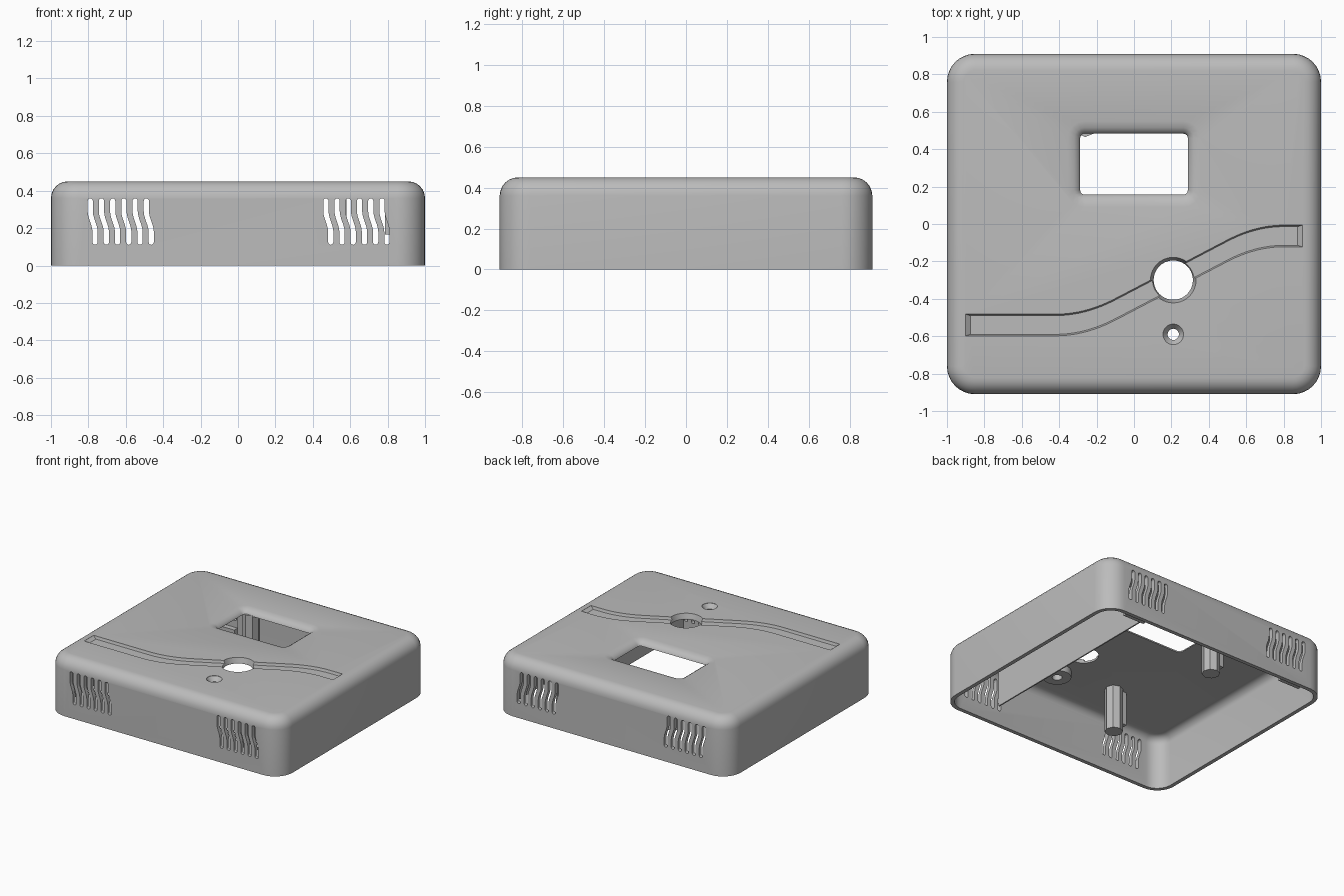
import bpy, bmesh, math

if "Cube" in bpy.data.objects:
    bpy.data.objects.remove(bpy.data.objects["Cube"])

grey = bpy.data.materials.new("light_grey_plastic")
grey.use_nodes = True
grey.diffuse_color = (0.5, 0.5, 0.5, 1)
grey.node_tree.nodes["Principled BSDF"].inputs["Base Color"].default_value = (0.5, 0.5, 0.5, 1)


def add_loft(bm, rings, closed=False):
    """Skin a list of equal point rings, capped or joined end to start."""
    loops = [[bm.verts.new(p) for p in ring] for ring in rings]
    pairs = list(zip(loops, loops[1:]))
    if closed:
        pairs.append((loops[-1], loops[0]))
    else:
        bm.faces.new(loops[0][::-1])
        bm.faces.new(loops[-1])
    n = len(loops[0])
    for a, b in pairs:
        for i in range(n):
            j = (i + 1) % n
            bm.faces.new((a[i], a[j], b[j], b[i]))


def make(name, *lofts, closed=False):
    bm = bmesh.new()
    for rings in lofts:
        add_loft(bm, rings, closed)
    bmesh.ops.recalc_face_normals(bm, faces=bm.faces)
    mesh = bpy.data.meshes.new(name)
    bm.to_mesh(mesh)
    bm.free()
    mesh.materials.append(grey)
    obj = bpy.data.objects.new(name, mesh)
    bpy.context.collection.objects.link(obj)
    return obj


def rounded_rect(hx, hy, r, z, cx=0, cy=0, seg=8):
    pts = []
    for k, (sx, sy) in enumerate([(1, 1), (-1, 1), (-1, -1), (1, -1)]):
        for i in range(seg + 1):
            a = math.pi / 2 * (k + i / seg)
            pts.append((cx + sx * (hx - r) + r * math.cos(a),
                        cy + sy * (hy - r) + r * math.sin(a), z))
    return pts


def circle(cx, cy, r, z, n=40):
    return [(cx + r * math.cos(2 * math.pi * i / n),
             cy + r * math.sin(2 * math.pi * i / n), z) for i in range(n)]


def box(name, x0, x1, y0, y1, z0, z1):
    return make(name, [[(x0, y0, z), (x1, y0, z), (x1, y1, z), (x0, y1, z)] for z in (z0, z1)])


def smooth(obj, degrees=35):
    bpy.ops.object.select_all(action="DESELECT")
    obj.select_set(True)
    bpy.context.view_layer.objects.active = obj
    bpy.ops.object.shade_smooth_by_angle(angle=math.radians(degrees))


# Hollow shell: one wall profile of (inset, height) swept round the outline
def arc(cx, cz, r, seg=6):
    return [(cx - r * math.cos(a), cz + r * math.sin(a))
            for a in (math.pi / 2 * i / seg for i in range(seg + 1))]


outside = [(0, 0)] + arc(0.09, 0.36, 0.09)
inside = [(0.03, 0)] + arc(0.09, 0.35, 0.06)


def shell_ring(inset, z):
    return rounded_rect(1 - inset, 0.91 - inset, 0.15 - inset, z)


shell = make("case_shell", [shell_ring(*p) for p in inside[::-1] + outside])


# Wavy vents, cut through the front and back walls together
def vent(x0):
    centre = []
    for i in range(13):
        t = i / 12
        s = min(1, max(0, (t - 0.25) / 0.5))
        centre.append((x0 + 0.026 * (1 - s * s * (3 - 2 * s)), 0.125 + 0.22 * t))
    w = 0.014
    cap = [math.pi * i / 6 for i in range(1, 6)]
    (bx, bz), (tx, tz) = centre[0], centre[-1]
    outline = [(x + w, z) for x, z in centre]
    outline += [(tx + w * math.cos(a), tz + w * math.sin(a)) for a in cap]
    outline += [(x - w, z) for x, z in reversed(centre)]
    outline += [(bx - w * math.cos(a), bz - w * math.sin(a)) for a in cap]
    return [[(x, y, z) for x, z in outline] for y in (-1.1, 1.1)]


vents = make("vent_cutter", *[vent(start + 0.06 * i) for start in (-0.79, 0.47) for i in range(6)])

# Display window with a flared, rounded lip
flare = [(0.07, 0.5), (0.07, 0.45), (0.035, 0.443), (0.015, 0.43), (0.004, 0.415), (0, 0.4), (0, 0.3)]
window = make("window_cutter", [rounded_rect(0.285 + d, 0.16 + d, 0.02 + d, z, 0, 0.32, 4)
                                for d, z in flare])


# Shallow S-shaped groove across the top
def groove_y(x):
    def ramp(a, b):
        t = min(max(x, a), b) - a
        return t * t / (2 * (b - a)) + max(0, x - b)
    return -0.54 + 0.523 * (ramp(-0.42, -0.1) - ramp(0.5, 0.8))


def groove_ring(half, end, z):
    xs = [-end + 2 * end * i / 60 for i in range(61)]
    return ([(x, groove_y(x) - half, z) for x in xs]
            + [(x, groove_y(x) + half, z) for x in reversed(xs)])


groove = make("groove_cutter", [groove_ring(0.058, 0.9, 0.5), groove_ring(0.058, 0.9, 0.449),
                                groove_ring(0.05, 0.875, 0.43)])


# Chamfered button hole and small countersunk hole
def hole(name, x, y, wide, narrow, z):
    return make(name, [circle(x, y, r, h) for r, h in
                       ((wide, 0.5), (wide, 0.448), (narrow, z), (narrow, 0.3))])


button = hole("button_cutter", 0.21, -0.3, 0.122, 0.105, 0.42)
pin = hole("pin_cutter", 0.21, -0.59, 0.055, 0.03, 0.415)

cutters = [vents, window, groove, button, pin]
for cutter in cutters:
    cutter.hide_render = True
    mod = shell.modifiers.new(cutter.name, "BOOLEAN")
    mod.operation, mod.solver, mod.object = "DIFFERENCE", "EXACT", cutter
bpy.context.view_layer.update()
cut = bpy.data.meshes.new_from_object(shell.evaluated_get(bpy.context.evaluated_depsgraph_get()))
shell.modifiers.clear()
shell.data = cut
for cutter in cutters:
    bpy.data.objects.remove(cutter)
smooth(shell)

# Ring boss under the small hole
boss = make("hole_boss", [circle(0.21, -0.59, r, z) for r, z in
                          ((0.035, 0.412), (0.1, 0.412), (0.1, 0.36), (0.035, 0.36))], closed=True)
smooth(boss)

# Screw posts with a side rib, front and back
for side, y in (("front", -0.53), ("back", 0.53)):
    make(side + "_screw_post", [circle(-0.26, y, 0.065, z, 8) for z in (0.07, 0.415)])
    box(side + "_post_rib", -0.36, -0.3, y - 0.02, y + 0.02, 0.15, 0.415)

# Thin inner divider and rim clips
box("inner_divider", 0.57, 0.58, -0.79, 0.76, 0.08, 0.415)
for side, x in (("right", -0.71), ("left", 0.71)):
    box(side + "_rim_clip", x - 0.09, x + 0.09, 0.84, 0.885, 0.01, 0.06)
box("vent_stop", 0.787, 0.83, -0.885, -0.84, 0.165, 0.27)
